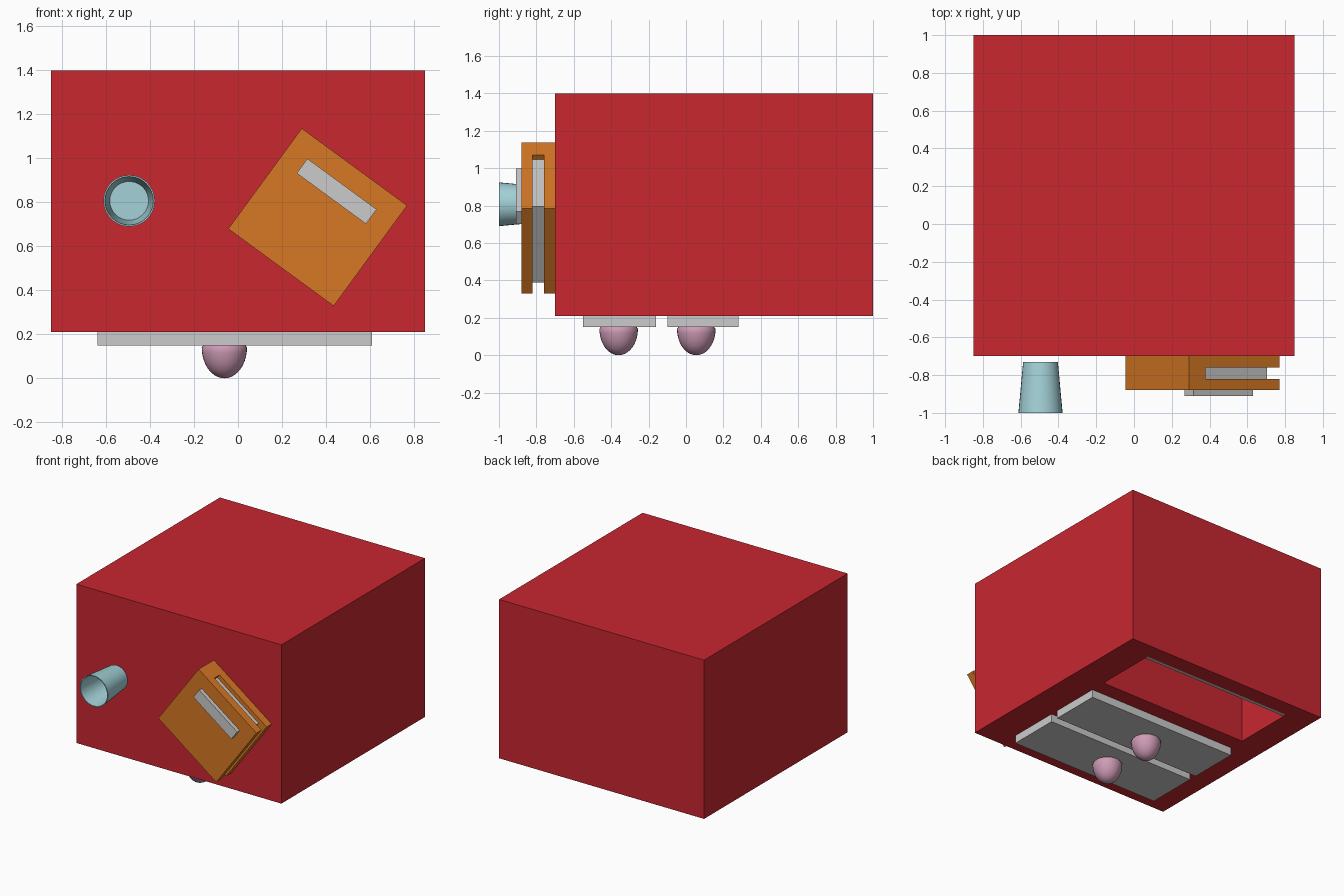
import bpy, bmesh, math
from mathutils import Matrix, Vector

if "Cube" in bpy.data.objects:
    bpy.data.objects.remove(bpy.data.objects["Cube"])


def material(name, rgb):
    m = bpy.data.materials.new(name)
    m.diffuse_color = (*rgb, 1)
    m.use_nodes = True
    m.node_tree.nodes["Principled BSDF"].inputs["Base Color"].default_value = m.diffuse_color
    return m


RED = material("red_paint", (0.58, 0.02, 0.03))
ORANGE = material("orange_cover", (0.68, 0.19, 0.018))
BLUE = material("pale_blue", (0.37, 0.65, 0.69))
PINK = material("pink", (0.62, 0.33, 0.47))


def make(name, bm, mat=None):
    bmesh.ops.recalc_face_normals(bm, faces=bm.faces)
    me = bpy.data.meshes.new(name)
    bm.to_mesh(me)
    bm.free()
    ob = bpy.data.objects.new(name, me)
    bpy.context.collection.objects.link(ob)
    if mat:
        me.materials.append(mat)
    return ob


def add_box(bm, lo, hi):
    lo, hi = Vector(lo), Vector(hi)
    bmesh.ops.create_cube(bm, size=1, matrix=Matrix.Translation((lo + hi) / 2)
                          @ Matrix.Diagonal((*(hi - lo), 1)))


def box(name, lo, hi, mat=None):
    bm = bmesh.new()
    add_box(bm, lo, hi)
    return make(name, bm, mat)


def lathe(name, profile, matrix, mat, steps=32):
    """Spin an (r, z) profile around local z, then place it."""
    bm = bmesh.new()
    vs = [bm.verts.new((r, 0, z)) for r, z in profile]
    es = [bm.edges.new(p) for p in zip(vs, vs[1:])]
    bmesh.ops.spin(bm, geom=vs + es, cent=(0, 0, 0), axis=(0, 0, 1),
                   angle=math.tau, steps=steps, use_duplicate=False)
    bmesh.ops.remove_doubles(bm, verts=bm.verts, dist=1e-5)
    bm.transform(matrix)
    ob = make(name, bm, mat)
    bpy.ops.object.select_all(action='DESELECT')
    bpy.context.view_layer.objects.active = ob
    ob.select_set(True)
    bpy.ops.object.shade_smooth_by_angle(angle=math.radians(40))
    return ob


# Cabinet lying on its front, with one open drawer bay underneath
cabinet = box("cabinet", (-0.85, -0.7, 0.21), (0.85, 1.0, 1.4), RED)
cutter = box("bay_cutter", (-0.64, 0.40, 0.1), (0.61, 0.875, 1.2), RED)
cutter.hide_render = True
cutter.hide_viewport = True
cut = cabinet.modifiers.new("bay", 'BOOLEAN')
cut.operation = 'DIFFERENCE'
cut.solver = 'EXACT'
cut.object = cutter

# Grey panel inside the open bay
box("bay_panel", (-0.64, 0.843, 0.215), (0.61, 0.875, 0.6))

# Drawer fronts with rounded knobs
for i, (y0, y1, ky) in enumerate([(-0.55, -0.16, -0.36), (-0.10, 0.28, 0.055)]):
    box(f"drawer_front_{i + 1}", (-0.64, y0, 0.15), (0.61, y1, 0.21))
    arc = [(0.103 * math.sin(a), -0.14 * math.cos(a))
           for a in (math.pi / 2 * k / 10 for k in range(11))]
    lathe(f"knob_{i + 1}", arc + [(0.095, 0.012), (0, 0.012)],
          Matrix.Translation((-0.062, ky, 0.14)), PINK)

# Cup on the cabinet top, mouth facing forward
cup_profile = [(0, 0), (0.092, 0), (0.117, 0.27), (0.11, 0.27), (0.088, 0.015), (0, 0.015)]
lathe("cup", cup_profile,
      Matrix.Translation((-0.495, -0.73, 0.807)) @ Matrix.Rotation(math.pi / 2, 4, 'X'), BLUE)

# Book, turned about y: cover, pages and title plate
turn = Matrix.Translation((0.3625, 0, 0.7325)) @ Matrix.Rotation(math.radians(36.2), 4, 'Y')

bm = bmesh.new()
outline = [(-0.70, -0.297), (-0.70, 0.297), (-0.76, 0.297), (-0.76, -0.187),
           (-0.82, -0.187), (-0.82, 0.297), (-0.88, 0.297), (-0.88, -0.297)]
face = bm.faces.new([bm.verts.new((x, y, -0.283)) for y, x in outline])
top = bmesh.ops.extrude_face_region(bm, geom=[face])["geom"]
bmesh.ops.translate(bm, vec=(0, 0, 0.566),
                    verts=[v for v in top if isinstance(v, bmesh.types.BMVert)])
make("book_cover", bm, ORANGE).matrix_world = turn

box("book_pages", (-0.187, -0.82, -0.253), (0.238, -0.76, 0.253)).matrix_world = turn
box("book_title_plate", (-0.195, -0.91, 0.105), (0.195, -0.88, 0.187)).matrix_world = turn
